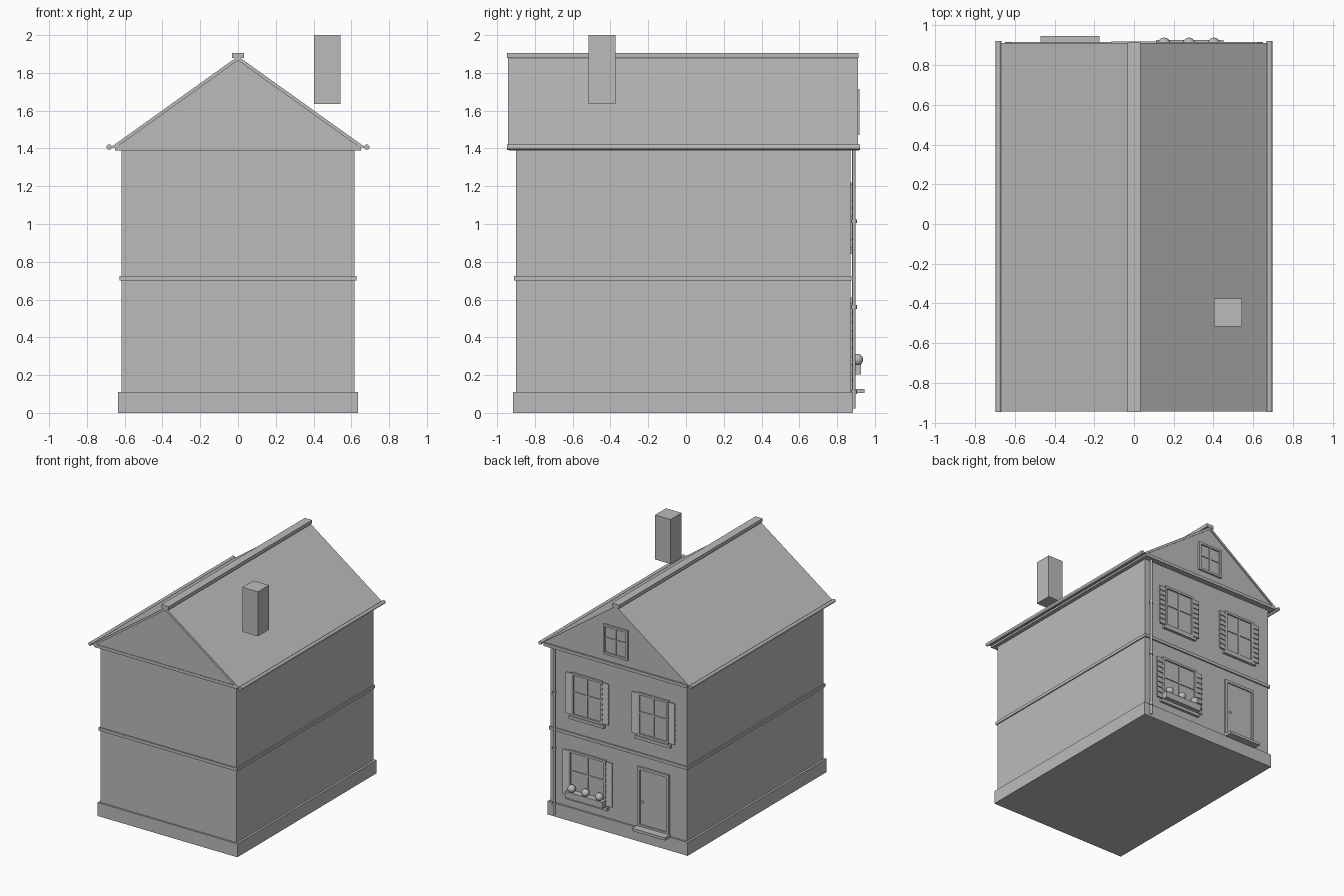
import bpy, bmesh, math
from mathutils import Matrix, Vector

cube = bpy.data.objects.get("Cube")
if cube:
    bpy.data.objects.remove(cube, do_unlink=True)

grey = bpy.data.materials.new("plain_grey")
grey.use_nodes = True
grey.diffuse_color = (0.5, 0.5, 0.5, 1)
grey.node_tree.nodes["Principled BSDF"].inputs["Base Color"].default_value = (0.5, 0.5, 0.5, 1)


def finish(name, bm, smooth=False):
    bmesh.ops.recalc_face_normals(bm, faces=bm.faces)
    mesh = bpy.data.meshes.new(name)
    for f in bm.faces:
        f.smooth = smooth and len(f.verts) <= 4
    bm.to_mesh(mesh)
    bm.free()
    mesh.materials.append(grey)
    obj = bpy.data.objects.new(name, mesh)
    bpy.context.collection.objects.link(obj)
    return obj


def add_box(bm, x0, x1, y0, y1, z0, z1, tilt=0):
    size = Matrix.Diagonal((x1 - x0, y1 - y0, z1 - z0, 1))
    mid = Matrix.Translation(((x0 + x1) / 2, (y0 + y1) / 2, (z0 + z1) / 2))
    bmesh.ops.create_cube(bm, size=1, matrix=mid @ Matrix.Rotation(tilt, 4, 'X') @ size)


def boxes(name, *items):
    bm = bmesh.new()
    for item in items:
        add_box(bm, *item)
    return finish(name, bm)


def prism(name, profile, y0, y1):
    """Extrude an (x, z) outline along y."""
    bm = bmesh.new()
    face = bm.faces.new([bm.verts.new((x, y0, z)) for x, z in profile])
    ext = bmesh.ops.extrude_face_region(bm, geom=[face])
    verts = [v for v in ext["geom"] if isinstance(v, bmesh.types.BMVert)]
    bmesh.ops.translate(bm, verts=verts, vec=(0, y1 - y0, 0))
    return finish(name, bm)


def rod(name, a, b, r):
    a, b = Vector(a), Vector(b)
    bm = bmesh.new()
    turn = (b - a).to_track_quat('Z', 'Y').to_matrix().to_4x4()
    bmesh.ops.create_cone(bm, cap_ends=True, segments=16, radius1=r, radius2=r,
                          depth=(b - a).length, matrix=Matrix.Translation((a + b) / 2) @ turn)
    return finish(name, bm, True)


def ball(name, centre, r):
    bm = bmesh.new()
    bmesh.ops.create_uvsphere(bm, u_segments=20, v_segments=12, radius=r,
                              matrix=Matrix.Translation(centre))
    return finish(name, bm, True)


def frame(x0, x1, y, z0, z1, t, d):
    """Four bars around an opening."""
    return [(x0, x0 + t, y, y + d, z0, z1), (x1 - t, x1, y, y + d, z0, z1),
            (x0 + t, x1 - t, y, y + d, z1 - t, z1), (x0 + t, x1 - t, y, y + d, z0, z0 + t)]


WALL = 0.87      # back wall plane
GABLE = 0.903    # back gable plane


def window(name, cx, w, z0, z1, y, shutters=True):
    x0, x1 = cx - w / 2, cx + w / 2
    zm = z0 + (z1 - z0) * 0.55
    boxes(name + "_frame", *frame(x0, x1, y, z0, z1, 0.018, 0.015))
    boxes(name + "_glass", (x0 + 0.01, x1 - 0.01, y - 0.002, y + 0.003, z0 + 0.01, z1 - 0.01))
    boxes(name + "_bars", (cx - 0.006, cx + 0.006, y, y + 0.01, z0, z1),
          (x0, x1, y, y + 0.01, zm - 0.006, zm + 0.006))
    if not shutters:
        return
    boxes(name + "_sill", (x0 - 0.02, x1 + 0.02, y - 0.01, y + 0.022, z0 - 0.025, z0))
    # Louvred shutters on both sides
    for side, left in (("left", x1), ("right", x0 - 0.055)):
        n = 8
        step = (z1 - z0 - 0.02) / n
        slats = [(left, left + 0.055, y + 0.003, y + 0.011, z0 + 0.01 + i * step,
                  z0 + 0.01 + (i + 0.95) * step, math.radians(8)) for i in range(n)]
        boxes(f"{name}_{side}_shutter",
              (left + 0.004, left + 0.051, y - 0.002, y + 0.005, z0 + 0.01, z1 - 0.01), *slats)


# Body of the house
boxes("plinth", (-0.635, 0.635, -0.915, 0.885, 0, 0.11))
boxes("walls", (-0.618, 0.618, -0.9, WALL, 0.11, 1.395))
boxes("floor_band", (-0.627, 0.627, -0.911, 0.881, 0.7, 0.725))
boxes("cornice", (-0.65, 0.65, -0.938, 0.917, 1.39, 1.415))
prism("gable", [(-0.645, 1.41), (0.645, 1.41), (0, 1.872)], -0.934, GABLE)

# Roof, ridge and gutters
for side, s in (("left", 1), ("right", -1)):
    prism(side + "_roof", [(s * 0.675, 1.405), (0, 1.888), (0, 1.866), (s * 0.645, 1.405)],
          -0.943, 0.911)
    rod(side + "_gutter", (s * 0.682, -0.947, 1.407), (s * 0.682, 0.92, 1.407), 0.014)
boxes("ridge_cap", (-0.033, 0.033, -0.947, 0.913, 1.878, 1.906))
boxes("chimney", (0.402, 0.543, -0.517, -0.374, 1.635, 2.0))

# Windows on the back wall and gable
window("gable_window", 0, 0.225, 1.47, 1.715, GABLE, False)
window("upper_left_window", 0.283, 0.28, 0.865, 1.22, WALL)
window("upper_right_window", -0.318, 0.28, 0.865, 1.22, WALL)
window("lower_window", 0.28, 0.34, 0.2, 0.58, WALL)

# Flower box
boxes("flower_box", (0.11, 0.45, WALL, 0.926, 0.203, 0.255))
for i, x in enumerate((0.152, 0.277, 0.402)):
    ball(f"flower_{i + 1}", (x, 0.907, 0.282), 0.031)

# Door
boxes("door_frame", *frame(-0.462, -0.178, WALL, 0.12, 0.612, 0.022, 0.016))
boxes("door_panel", (-0.445, -0.195, WALL - 0.002, WALL + 0.006, 0.125, 0.6))
boxes("door_step", (-0.47, -0.174, WALL, 0.946, 0.105, 0.127))
ball("door_knob", (-0.226, 0.884, 0.335), 0.01)

# Drain pipe with collars
rod("drain_pipe", (0.573, 0.889, 0.022), (0.573, 0.889, 1.39), 0.009)
for i, z in enumerate((0.11, 0.56, 1.015)):
    rod(f"pipe_collar_{i + 1}", (0.573, 0.889, z - 0.01), (0.573, 0.889, z + 0.01), 0.015)
